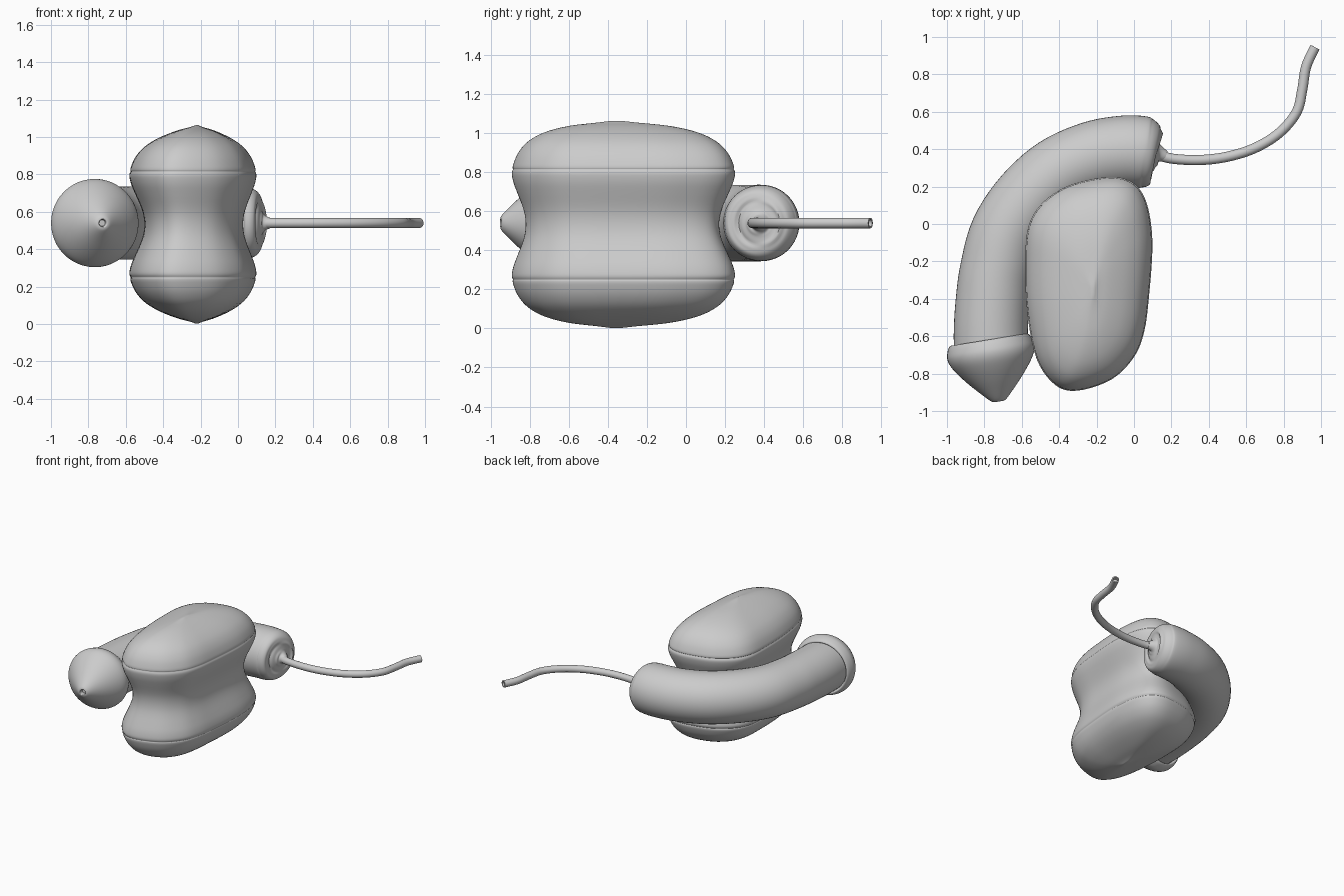
import bpy, math
from mathutils import Vector

if "Cube" in bpy.data.objects:
    bpy.data.objects.remove(bpy.data.objects["Cube"])

ZC = 0.54  # height of the tube and cord centre line


def spline(pts, n, closed=False):
    """Catmull-Rom samples through points of any dimension."""
    out, m = [], len(pts)
    for i in range(m if closed else m - 1):
        def get(k):
            return Vector(pts[k % m] if closed else pts[max(0, min(m - 1, k))])
        a, b, c, d = (get(i + k) for k in (-1, 0, 1, 2))
        for j in range(n):
            t = j / n
            out.append(0.5 * (2 * b + (c - a) * t + (2 * a - 5 * b + 4 * c - d) * t * t
                              + (3 * b - a - 3 * c + d) * t ** 3))
    if not closed:
        out.append(Vector(pts[-1]))
    return out


def loft(name, rings, angle=50):
    """Skin a list of equal rings and close both ends to a centre point."""
    n = len(rings[0])
    verts = [v for r in rings for v in r]
    faces = [(i * n + j, i * n + (j + 1) % n, (i + 1) * n + (j + 1) % n, (i + 1) * n + j)
             for i in range(len(rings) - 1) for j in range(n)]
    for base, ring in ((0, rings[0]), (len(verts) - n, rings[-1])):
        c = len(verts)
        verts.append(sum(ring, Vector((0, 0, 0))) / n)
        faces += [(base + (j + 1) % n, base + j, c) if base == 0
                  else (base + j, base + (j + 1) % n, c) for j in range(n)]
    me = bpy.data.meshes.new(name)
    me.from_pydata(verts, [], faces)
    ob = bpy.data.objects.new(name, me)
    bpy.context.collection.objects.link(ob)
    bpy.ops.object.select_all(action='DESELECT')
    ob.select_set(True)
    bpy.context.view_layer.objects.active = ob
    bpy.ops.object.mode_set(mode='EDIT')
    bpy.ops.mesh.select_all(action='SELECT')
    bpy.ops.mesh.normals_make_consistent(inside=False)
    bpy.ops.object.mode_set(mode='OBJECT')
    bpy.ops.object.shade_smooth_by_angle(angle=math.radians(angle))
    return ob


def circle(centre, tangent, r, n):
    """Ring around a horizontal tangent."""
    side = Vector((tangent[1], -tangent[0], 0)).normalized()
    up = Vector((0, 0, 1))
    return [centre + r * (math.cos(a) * side + math.sin(a) * up)
            for a in (2 * math.pi * k / n for k in range(n))]


def sweep(pts, steps, n):
    """Rings along a flat path of (x, y, radius)."""
    s = spline(pts, steps)
    return [circle(Vector((p[0], p[1], ZC)), s[min(i + 1, len(s) - 1)] - s[max(i - 1, 0)], p[2], n)
            for i, p in enumerate(s)]


# body: rounded outline, pinched at the waist, domed to a point above and below
outline = spline([(-.58, -.2), (-.565, -.02), (-.50, .1), (-.38, .19), (-.24, .235), (-.1, .25),
                  (0, .215), (.06, .13), (.09, 0), (.097, -.15), (.08, -.38), (.055, -.57),
                  (0, -.71), (-.12, -.83), (-.3, -.89), (-.42, -.86), (-.52, -.72), (-.57, -.47)],
                 5, True)
half = [(0, .075), (.05, .07), (.10, .055), (.16, .03), (.21, .01), (.25, 0), (.27, 0),
        (.283, .006), (.29, .004), (.31, .008), (.36, .03), (.41, .07), (.45, .125), (.48, .185),
        (.505, .25), (.52, .305), (.53, .332)]
prof = spline([(.533 - z, d) for z, d in half[:0:-1]] + [(.533 + z, d) for z, d in half], 3)
cx, cy, hx, hy = -.22, -.36, .34, .57
loft("body", [[Vector((cx + (p[0] - cx) * (1 - d / hx), cy + (p[1] - cy) * (1 - min(1, d / hx) ** 3 * .0
               - d / hy * (1 + (hy / hx - 1) * (d / hx) ** 3)), z)) for p in outline]
              for z, d in prof])

# thick curved tube hugging the body, rounded at the cord end
loft("curved_tube", sweep([(-.765, -.68, .198), (-.765, -.55, .198), (-.755, -.4, .197), (-.735, -.25, .196),
                           (-.68, -.05, .196), (-.56, .13, .196), (-.40, .272, .196),
                           (-.22, .353, .196), (-.07, .382, .196), (.03, .385, .194), (.075, .381, .185),
                           (.105, .378, .165), (.118, .376, .135), (.122, .375, .095),
                           (.128, .374, .065), (.142, .372, .042), (.17, .362, .028)], 5, 48))

# thin cord with a hollow end
cord = sweep([(.12, .376, .03), (.2, .35, .027), (.35, .342, .027), (.5, .36, .027), (.65, .408, .027),
              (.78, .49, .027), (.87, .6, .027), (.9, .72, .027), (.92, .84, .027),
              (.968, .945, .027)], 6, 20)
end = Vector((.968, .945, ZC))
aim = Vector((.5, .86, 0))
cord += [circle(end, aim, .018, 20), circle(end - aim * .03, aim, .018, 20)]
loft("cord", cord)

# blunt cone cap with a small hole at its tip
axis = Vector((.16, -.987, 0))
rim = Vector((-.775, -.625, ZC))
cap = spline([(.02, .19), (-.005, .2), (-.002, .215), (.025, .229), (.06, .236), (.1, .226), (.15, .195),
              (.21, .147), (.27, .092), (.315, .048), (.327, .03), (.325, .02), (.30, .017)], 4)
loft("nose_cap", [circle(rim + axis * t, axis, r, 48) for t, r in cap])
